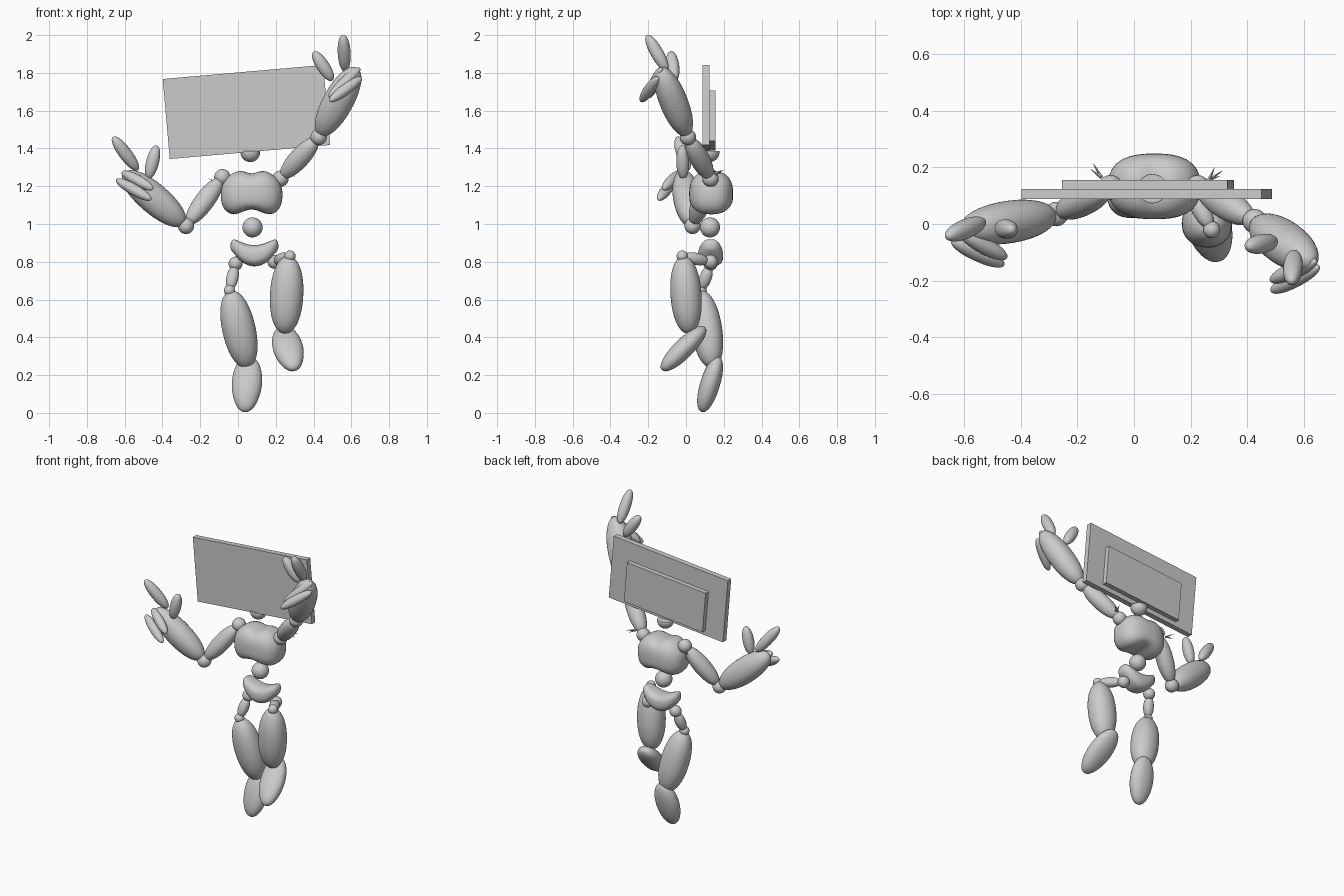
import bpy, bmesh, math
from mathutils import Vector, Matrix

if "Cube" in bpy.data.objects:
    bpy.data.objects.remove(bpy.data.objects["Cube"])


def blob(name, centre, radii, power=2.0, deform=None, frame=None):
    """Smooth rounded solid: a sphere pushed to a superellipsoid, then deformed."""
    bm = bmesh.new()
    bmesh.ops.create_uvsphere(bm, u_segments=36, v_segments=22, radius=1)
    for v in bm.verts:
        k = sum(abs(c) ** power for c in v.co) ** (1 / power)
        v.co = Vector([c / k * r for c, r in zip(v.co, radii)])
        if deform:
            v.co = Vector(deform(*v.co))
    m = Matrix.Translation(centre)
    if frame:
        m = m @ frame.to_4x4()
    bm.transform(m)
    for f in bm.faces:
        f.smooth = True
    mesh = bpy.data.meshes.new(name)
    bm.to_mesh(mesh)
    bm.free()
    obj = bpy.data.objects.new(name, mesh)
    bpy.context.collection.objects.link(obj)
    return obj


def basis(a, b):
    z = (b - a).normalized()
    side = Vector((1, 0, 0)) if abs(z.x) < 0.9 else Vector((0, 1, 0))
    x = (side - z * side.dot(z)).normalized()
    return Matrix((x, z.cross(x), z)).transposed()


def limb(name, a, b, w, d=None, power=2.15, deform=None):
    """Rounded limb segment whose tips lie at a and b."""
    a, b = Vector(a), Vector(b)
    return blob(name, (a + b) / 2, (w, d or w, (b - a).length / 2), power, deform, basis(a, b))


def ball(name, centre, r):
    return blob(name, centre, (r, r, r))


def panel(name, centre, size, angle):
    bm = bmesh.new()
    bmesh.ops.create_cube(bm, size=1)
    bm.transform(Matrix.Translation(centre) @ Matrix.Rotation(angle, 4, 'Y')
                 @ Matrix.Diagonal((*size, 1)))
    mesh = bpy.data.meshes.new(name)
    bm.to_mesh(mesh)
    bm.free()
    bpy.context.collection.objects.link(bpy.data.objects.new(name, mesh))


def spikes(name, root, tips):
    """Small cluster of thin cones behind a shoulder."""
    bm = bmesh.new()
    root = Vector(root)
    for t in tips:
        t = Vector(t)
        m = Matrix.Translation((root + t) / 2) @ basis(root, t).to_4x4()
        bmesh.ops.create_cone(bm, cap_ends=True, segments=4, radius1=0.007, radius2=0.0005,
                              depth=(t - root).length, matrix=m)
    mesh = bpy.data.meshes.new(name)
    bm.to_mesh(mesh)
    bm.free()
    bpy.context.collection.objects.link(bpy.data.objects.new(name, mesh))


# Screen head: tilted slab with a smaller housing behind
tilt = -math.radians(5)
panel("screen", (0.045, 0.106, 1.593), (0.853, 0.036, 0.425), tilt)
panel("screen_back", (0.05, 0.137, 1.548), (0.587, 0.036, 0.27), tilt)
blob("neck_ball", (0.065, 0.125, 1.38), (0.052,) * 3,
     deform=lambda x, y, z: (x, y, min(z, 0.006)))


# Torso: notched at the neck and arched over the waist
def torso_shape(x, y, z):
    if z > 0:
        x *= 1 - 0.14 * (z / 0.13) ** 2
        z -= 0.022 * math.exp(-(x / 0.045) ** 2) * (z / 0.13) ** 2
    else:
        z += 0.05 * math.exp(-(x / 0.085) ** 2) * (z / 0.13) ** 2
    return x, y, z


blob("torso", (0.072, 0.133, 1.158), (0.163, 0.116, 0.132), 2.6, torso_shape)
ball("waist_ball", (0.077, 0.127, 0.982), 0.053)

# Pelvis: bean bent upwards at both ends
blob("pelvis", (0.087, 0.13, 0.832), (0.127, 0.067, 0.056), 2.6,
     lambda x, y, z: (x, y, z + 0.052 * min(1, (x / 0.11) ** 2)))

# Arms: shoulder, elbow, forearm end, then finger base/tip pairs
arms = {
    "left": [(-0.083, 0.13, 1.248), (-0.275, 0.035, 0.99), (-0.605, -0.02, 1.27),
             [(-0.53, 0.01, 1.285), (-0.662, -0.045, 1.46)],
             [(-0.475, -0.015, 1.24), (-0.43, -0.02, 1.415)],
             [(-0.615, -0.03, 1.275), (-0.45, -0.12, 1.185)],
             [(-0.645, -0.06, 1.235), (-0.46, -0.145, 1.13)]],
    "right": [(0.225, 0.13, 1.24), (0.427, 0.01, 1.46), (0.627, -0.137, 1.825),
              [(0.50, -0.06, 1.76), (0.40, -0.08, 1.912)],
              [(0.567, -0.10, 1.81), (0.557, -0.207, 2.0)],
              [(0.645, -0.13, 1.825), (0.483, -0.20, 1.67)],
              [(0.655, -0.15, 1.775), (0.485, -0.238, 1.65)]],
}
for side, (shoulder, elbow, hand, *fingers) in arms.items():
    s, e = Vector(shoulder), Vector(elbow)
    ball(side + "_shoulder_ball", s, 0.043)
    limb(side + "_upper_arm", s.lerp(e, 0.04), s.lerp(e, 0.95), 0.052)
    ball(side + "_elbow_ball", e, 0.043)
    limb(side + "_forearm", e.lerp(Vector(hand), 0.03), hand, 0.08, 0.074)
    for i, (base, tip) in enumerate(fingers):
        limb(f"{side}_finger_{i + 1}", base, tip, 0.034 if i < 2 else 0.029)

# Legs: hip, knee, shin ends, foot heel/toe
legs = {
    "left": [(-0.013, 0.13, 0.79), (-0.045, 0.08, 0.648),
             [(-0.04, 0.078, 0.645), (0.05, 0.14, 0.24)],
             [(0.058, 0.172, 0.30), (0.036, 0.083, 0.005)]],
    "right": [(0.193, 0.13, 0.80), (0.275, -0.02, 0.83),
              [(0.268, -0.014, 0.83), (0.247, 0.014, 0.42)],
              [(0.235, 0.10, 0.452), (0.297, -0.127, 0.228)]],
}
for side, (hip, knee, shin, foot) in legs.items():
    h, k = Vector(hip), Vector(knee)
    ball(side + "_hip_ball", h, 0.037)
    limb(side + "_thigh", h.lerp(k, 0.1), h.lerp(k, 0.95), 0.032)
    ball(side + "_knee_ball", k, 0.03)
    limb(side + "_shin", *shin, 0.088, 0.082)
    # Foot narrows towards the toe
    limb(side + "_foot", *foot, 0.08, 0.052, 2.15,
         lambda x, y, z: (x * (1 - 0.8 * max(z, 0)), y, z))

# Small spike clusters behind the shoulders
spikes("left_spikes", (-0.115, 0.165, 1.22),
       [(-0.145, 0.215, 1.23), (-0.155, 0.195, 1.24), (-0.14, 0.205, 1.2)])
spikes("right_spikes", (0.265, 0.155, 1.27),
       [(0.285, 0.2, 1.285), (0.315, 0.19, 1.27), (0.305, 0.17, 1.25)])
